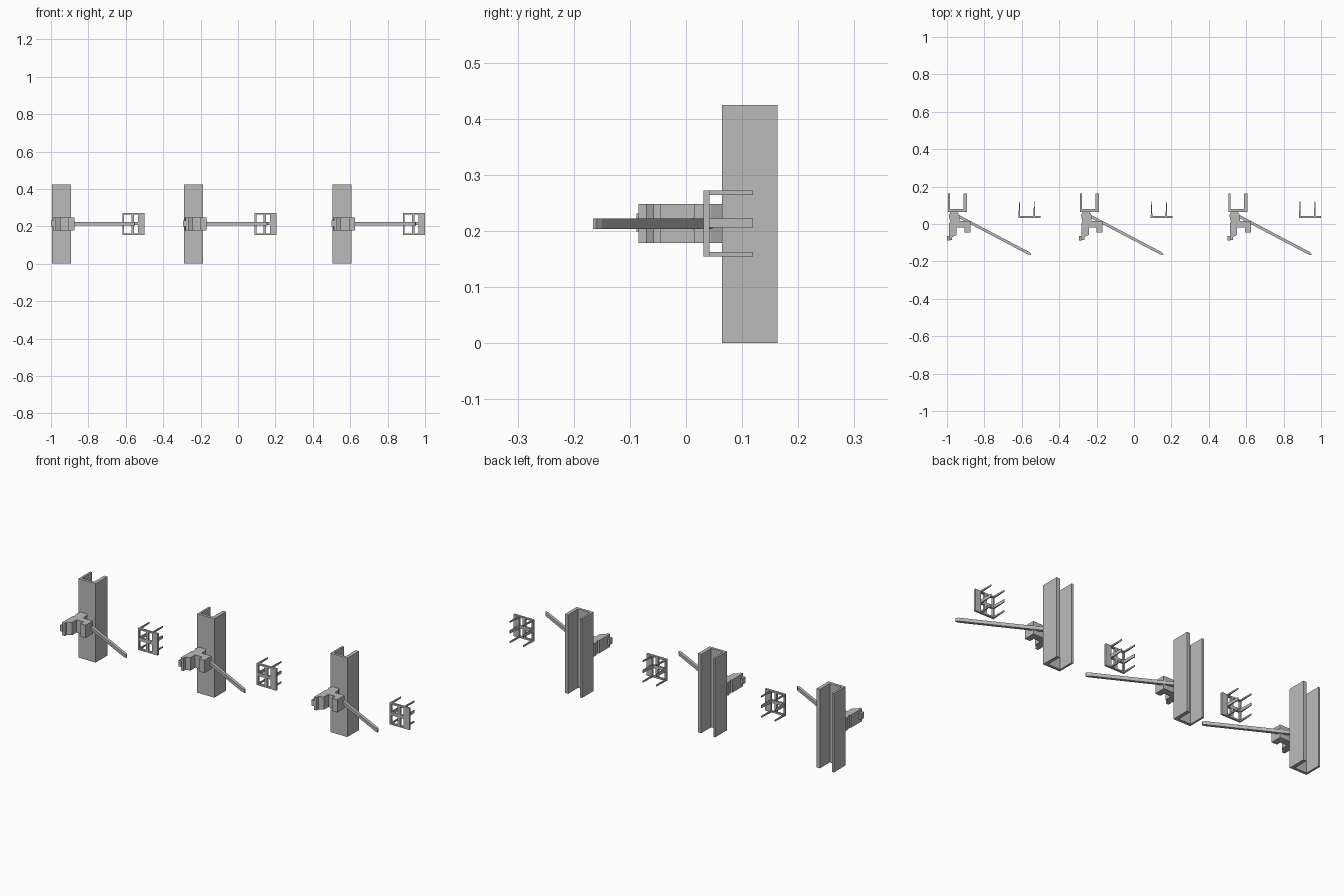
import bpy, bmesh
from mathutils import Vector

cube = bpy.data.objects.get("Cube")
if cube:
    bpy.data.objects.remove(cube, do_unlink=True)

grey = bpy.data.materials.new("plain grey")
grey.use_nodes = True
grey.diffuse_color = (0.5, 0.5, 0.5, 1)
grey.node_tree.nodes["Principled BSDF"].inputs["Base Color"].default_value = (0.5, 0.5, 0.5, 1)


def rect(x0, x1, y0, y1):
    return [(x0, y0), (x1, y0), (x1, y1), (x0, y1)]


def build(name, parts, offset):
    """Extrude each plan outline between its two heights, in one object."""
    bm = bmesh.new()
    for outline, z0, z1 in parts:
        face = bm.faces.new([bm.verts.new((x, y, z0)) for x, y in outline])
        out = bmesh.ops.extrude_face_region(bm, geom=[face])
        moved = [g for g in out["geom"] if isinstance(g, bmesh.types.BMVert)]
        bmesh.ops.translate(bm, verts=moved, vec=(0, 0, z1 - z0))
    bmesh.ops.recalc_face_normals(bm, faces=bm.faces)
    mesh = bpy.data.meshes.new(name)
    bm.to_mesh(mesh)
    bm.free()
    mesh.materials.append(grey)
    obj = bpy.data.objects.new(name, mesh)
    obj.location.x = offset
    bpy.context.collection.objects.link(obj)


# Channel post, open to the back
post = [(0.005, 0.064), (0.107, 0.064), (0.107, 0.163), (0.088, 0.163),
        (0.088, 0.079), (0.016, 0.079), (0.016, 0.163), (0.005, 0.163)]

# Stepped bracket with a forward lug on one side
bracket = [(0.018, 0.064), (0.056, 0.064), (0.066, 0.045), (0.066, 0.015),
           (0.125, 0.015), (0.125, -0.046), (0.093, -0.046), (0.093, -0.02),
           (0.052, -0.02), (0.052, -0.058), (0.028, -0.07), (0.028, -0.085),
           (0.012, -0.085), (0.012, 0.005), (0.018, 0.012), (0.01, 0.045)]
knob = rect(0, 0.016, -0.088, -0.063)

# Slanting arm with a pointed tip
start, tip = Vector((0.05, 0.047)), Vector((0.449, -0.163))
along = (tip - start).normalized()
side = Vector((-along.y, along.x)) * 0.0075
neck = tip - along * 0.015
arm = [start - side, neck - side, tip - side * 0.4, tip + side * 0.4, neck + side, start + side]

# Guard grille: uprights, rails and tapering prongs
rails = [(0.155, 0.163), (0.206, 0.222), (0.264, 0.272)]
uprights = [(0.382, 0.391), (0.43, 0.444), (0.465, 0.499)]
grille = [(rect(a, b, 0.031, 0.042), 0.155, 0.272) for a, b in uprights]
for z0, z1 in rails:
    grille.append((rect(0.382, 0.499, 0.031, 0.042), z0, z1))
    for x, lean in ((0.382, 0.004), (0.461, 0.005)):
        prong = [(x, 0.038), (x + 0.009, 0.038), (x + lean + 0.003, 0.119), (x + lean, 0.119)]
        grille.append((prong, z0, z1))

# Three identical stations along the row
for place, offset in (("right", -1.0), ("middle", -0.293), ("left", 0.5)):
    build(place + "_channel_post", [(post, 0, 0.425)], offset)
    build(place + "_bracket", [(bracket, 0.179, 0.248), (knob, 0.199, 0.231)], offset)
    build(place + "_arm", [(arm, 0.204, 0.222)], offset)
    build(place + "_guard_grille", grille, offset)
